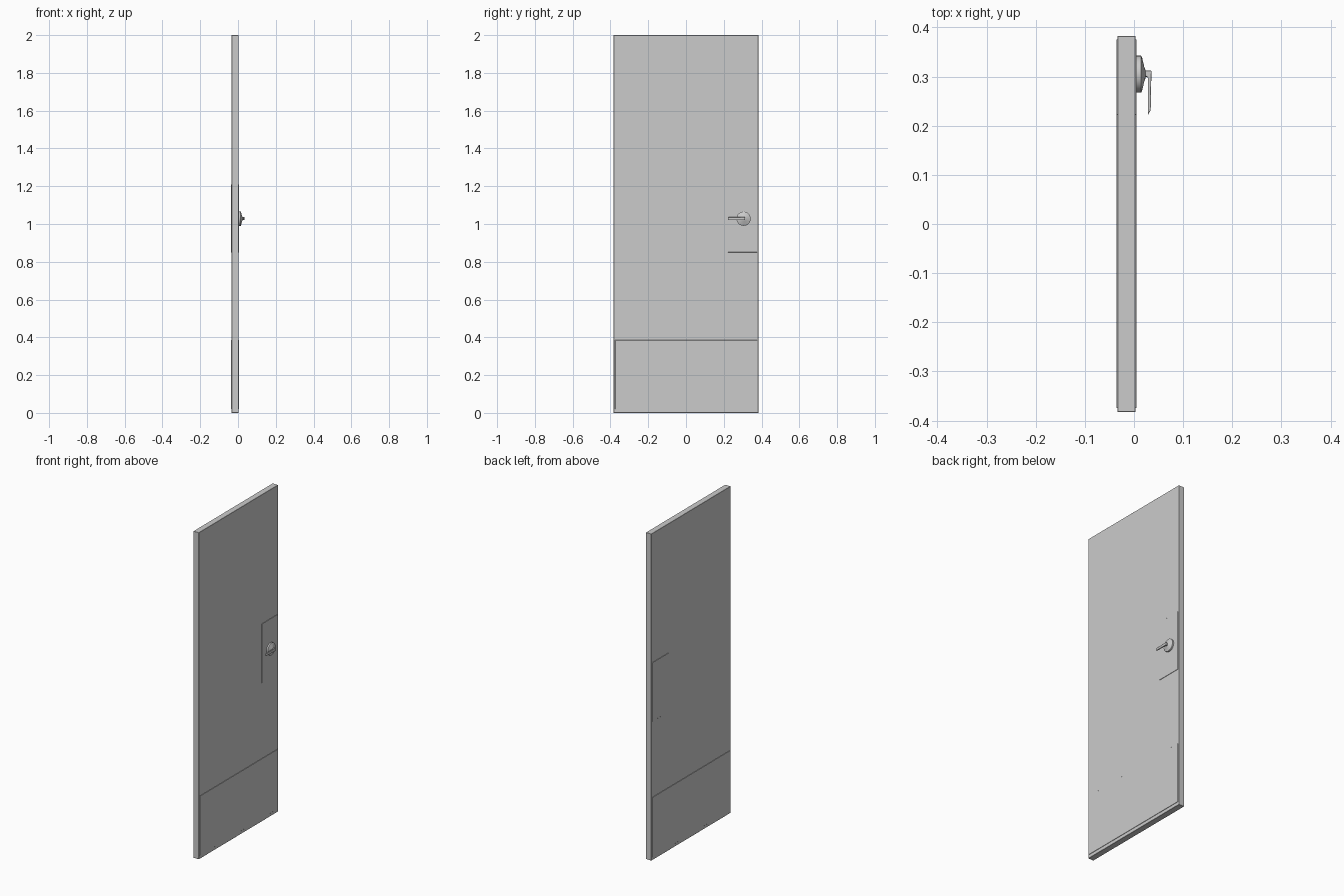
import bpy, bmesh, math
from mathutils import Matrix

if "Cube" in bpy.data.objects:
    bpy.data.objects.remove(bpy.data.objects["Cube"])


def finish(name, bm, bevel=0.0, segments=1):
    bmesh.ops.recalc_face_normals(bm, faces=bm.faces)
    me = bpy.data.meshes.new(name)
    bm.to_mesh(me)
    bm.free()
    ob = bpy.data.objects.new(name, me)
    bpy.context.collection.objects.link(ob)
    if bevel:
        m = ob.modifiers.new("bevel", 'BEVEL')
        m.width, m.segments = bevel, segments
    return ob


def box(name, x, y, z, bevel=0.0):
    bm = bmesh.new()
    bmesh.ops.create_cube(bm, size=1)
    for v in bm.verts:
        for i, (a, b) in enumerate((x, y, z)):
            v.co[i] = a if v.co[i] < 0 else b
    return finish(name, bm, bevel)


def smooth(ob):
    bpy.ops.object.select_all(action='DESELECT')
    ob.select_set(True)
    bpy.context.view_layer.objects.active = ob
    bpy.ops.object.shade_smooth_by_angle(angle=math.radians(30))


# Door slab
X0, X1 = -0.0335, 0.003
box("door_slab", (X0, X1), (-0.383, 0.383), (0, 2), 0.001)

# Kick plates and lock plates on both faces
for side, x in (("inner", (X0 - 0.0025, X0 + 0.001)), ("outer", (X1 - 0.001, X1 + 0.0025))):
    box(side + "_kick_plate", x, (-0.375, 0.376), (0.02, 0.385), 0.0005)
    box(side + "_lock_plate", x, (0.222, 0.376), (0.85, 1.21), 0.0005)

# Round rose and spindle: profile (x, radius) spun about the x axis
HY, HZ = 0.305, 1.028
profile = [(0.004, 0), (0.004, 0.0375), (0.0145, 0.0375), (0.0165, 0.034),
           (0.021, 0.0145), (0.0225, 0.012), (0.0235, 0.006), (0.03, 0.006), (0.03, 0)]
bm = bmesh.new()
vs = [bm.verts.new((x, r, 0)) for x, r in profile]
es = [bm.edges.new(p) for p in zip(vs, vs[1:])]
bmesh.ops.spin(bm, geom=vs + es, cent=(0, 0, 0), axis=(1, 0, 0),
               angle=math.tau, steps=32, use_duplicate=False)
bmesh.ops.remove_doubles(bm, verts=bm.verts, dist=1e-5)
bmesh.ops.transform(bm, matrix=Matrix.Translation((0, HY, HZ)), verts=bm.verts)
smooth(finish("handle_rose", bm))

# Lever: plan outline extruded in z, slanted at the tip
outline = [(0.0225, 0.312), (0.0225, 0.302), (0.028, 0.299), (0.0285, 0.222),
           (0.034, 0.232), (0.0355, 0.312)]
bm = bmesh.new()
face = bm.faces.new([bm.verts.new((x, y, HZ - 0.008)) for x, y in outline])
ext = bmesh.ops.extrude_face_region(bm, geom=[face])["geom"]
bmesh.ops.translate(bm, vec=(0, 0, 0.016),
                    verts=[g for g in ext if isinstance(g, bmesh.types.BMVert)])
smooth(finish("handle_lever", bm, 0.0015, 2))
